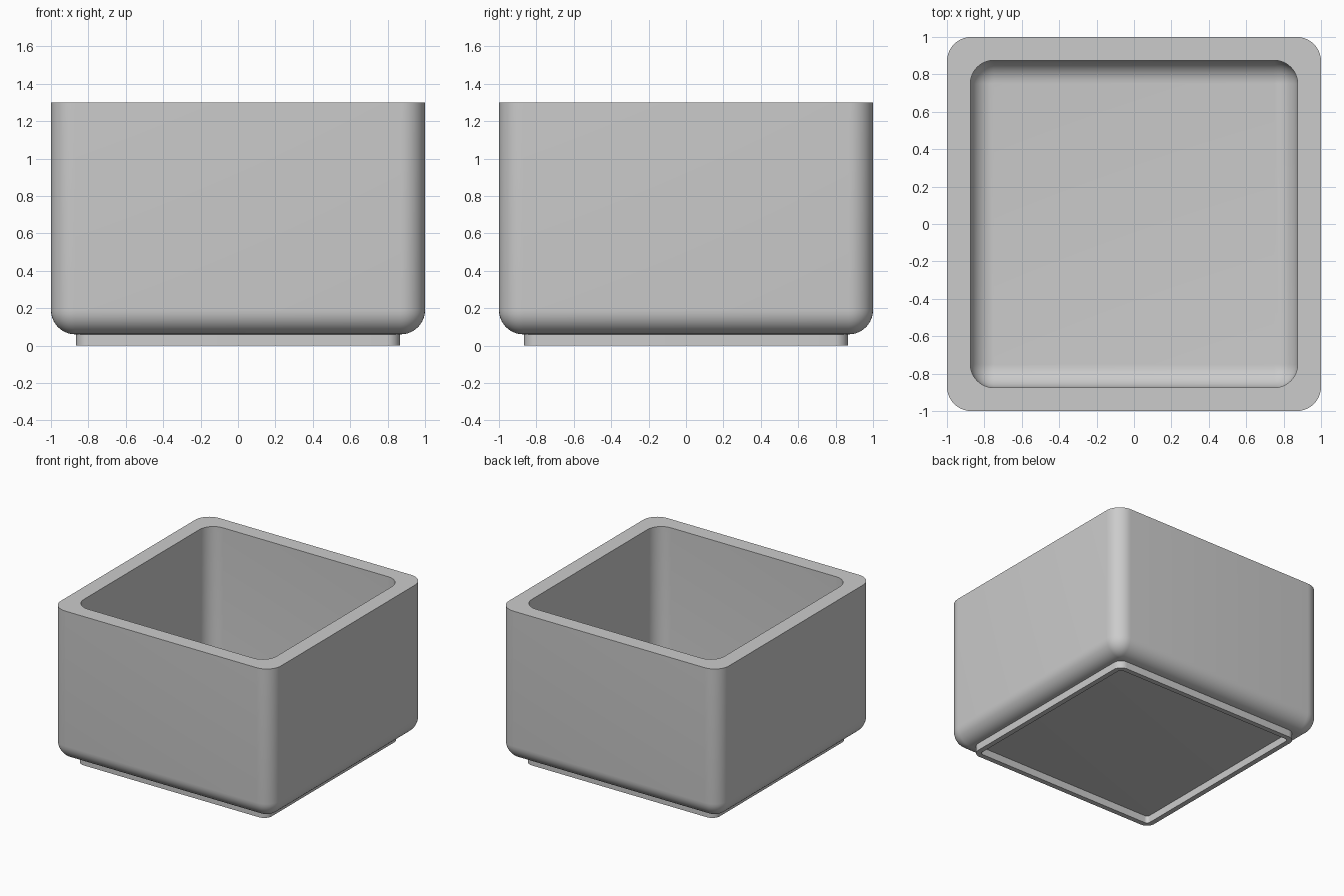
import bpy
import bmesh
from math import sin, cos, pi, radians

if "Cube" in bpy.data.objects:
    bpy.data.objects.remove(bpy.data.objects["Cube"])

STEPS = 10  # segments per rounded quarter

grey = bpy.data.materials.new("plain_grey")
grey.use_nodes = True
colour = (0.6, 0.6, 0.6, 1)
grey.diffuse_color = colour
grey.node_tree.nodes["Principled BSDF"].inputs["Base Color"].default_value = colour


def rounded_square(bm, core, radius, z):
    """Ring of vertices: a square of half-width core, grown outward by radius."""
    ring = []
    for corner, (sx, sy) in enumerate([(1, 1), (-1, 1), (-1, -1), (1, -1)]):
        for i in range(STEPS + 1):
            a = (corner + i / STEPS) * pi / 2
            ring.append(bm.verts.new((sx * core + radius * cos(a),
                                      sy * core + radius * sin(a), z)))
    return ring


def loft(name, sections, closed=False):
    """Skin a list of (core, radius, z) sections; cap the ends unless closed."""
    bm = bmesh.new()
    rings = [rounded_square(bm, *s) for s in sections]
    pairs = list(zip(rings, rings[1:]))
    if closed:
        pairs.append((rings[-1], rings[0]))
    else:
        bm.faces.new(rings[0])
        bm.faces.new(rings[-1])
    for lower, upper in pairs:
        n = len(lower)
        for i in range(n):
            j = (i + 1) % n
            bm.faces.new((lower[i], lower[j], upper[j], upper[i]))
    bmesh.ops.remove_doubles(bm, verts=bm.verts, dist=1e-5)
    bmesh.ops.recalc_face_normals(bm, faces=bm.faces)
    mesh = bpy.data.meshes.new(name)
    bm.to_mesh(mesh)
    bm.free()
    mesh.materials.append(grey)
    obj = bpy.data.objects.new(name, mesh)
    bpy.context.collection.objects.link(obj)
    bpy.ops.object.select_all(action="DESELECT")
    obj.select_set(True)
    bpy.context.view_layer.objects.active = obj
    bpy.ops.object.shade_smooth_by_angle(angle=radians(30))
    return obj


def fillet(core, radius, floor):
    """Quarter-round sections rising from a flat floor to a vertical wall."""
    angles = [i / STEPS * pi / 2 for i in range(STEPS + 1)]
    return [(core, radius * sin(a), floor + radius * (1 - cos(a))) for a in angles]


# Box: rounded outside, flat rim, rounded cavity
top = 1.3
outside = fillet(0.87, 0.13, 0.06) + [(0.87, 0.13, top)]
cavity = [(0.75, 0.125, top)] + fillet(0.75, 0.125, 0.18)[::-1]
loft("planter_box", outside + cavity)

# Raised foot ring around a recessed underside
outer, inner = 0.07, 0.028
loft("foot_ring", [(0.795, outer, 0), (0.795, outer, 0.08),
                   (0.795, inner, 0.08), (0.795, inner, 0)], closed=True)
